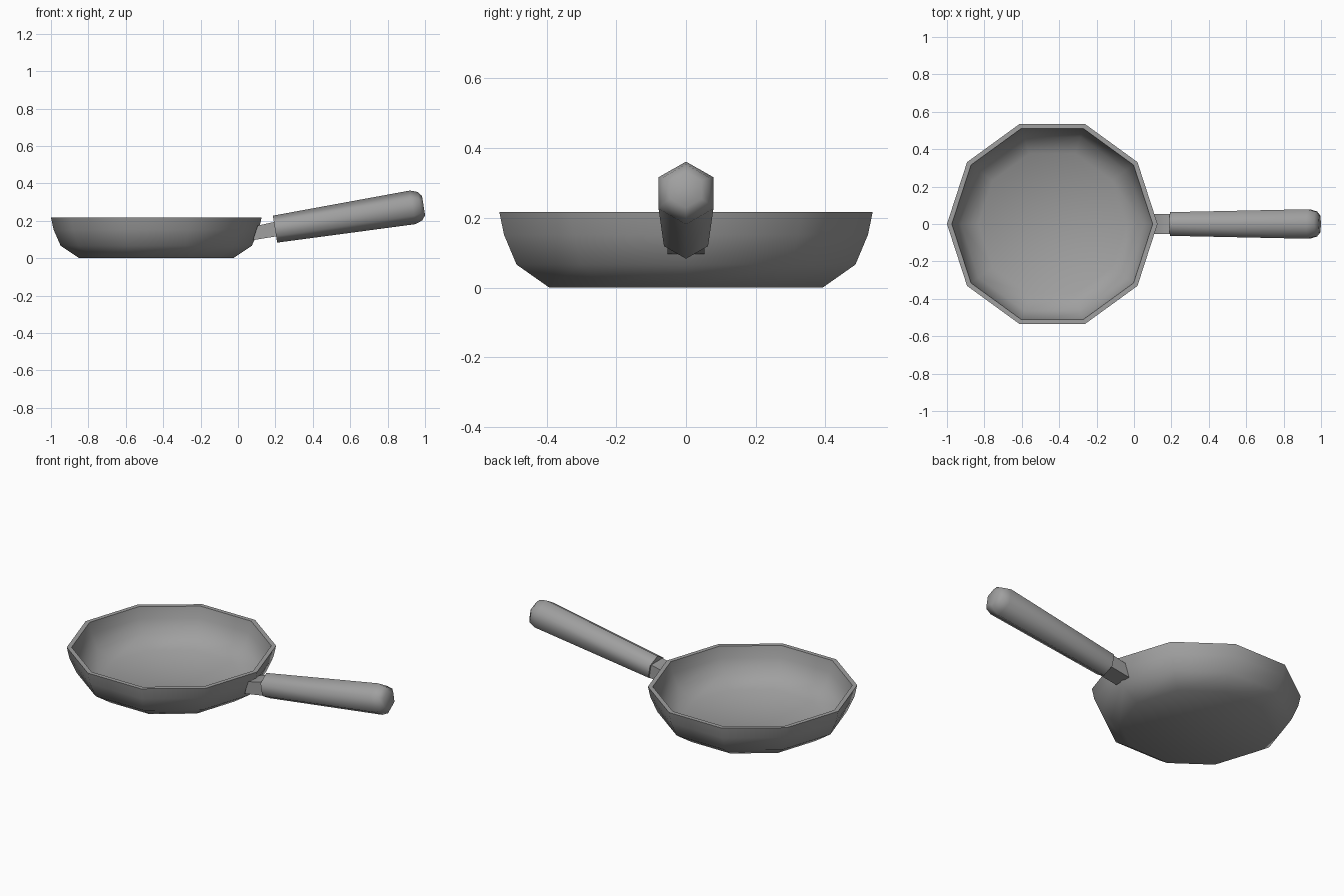
import bpy, bmesh
from math import cos, sin, pi, radians
from mathutils import Matrix

cube = bpy.data.objects.get("Cube")
if cube:
    bpy.data.objects.remove(cube, do_unlink=True)

grey = bpy.data.materials.new("grey_iron")
grey.use_nodes = True
colour = (0.35, 0.35, 0.35, 1)
grey.diffuse_color = colour
grey.node_tree.nodes["Principled BSDF"].inputs["Base Color"].default_value = colour


def finish(bm, name, matrix=Matrix()):
    """Smooth the gentle edges, keep the hard ones and make the object."""
    bmesh.ops.recalc_face_normals(bm, faces=bm.faces)
    for face in bm.faces:
        face.smooth = True
    for edge in bm.edges:
        edge.smooth = edge.calc_face_angle(0) < radians(65)
    bm.transform(matrix)
    mesh = bpy.data.meshes.new(name)
    bm.to_mesh(mesh)
    bm.free()
    mesh.materials.append(grey)
    obj = bpy.data.objects.new(name, mesh)
    bpy.context.collection.objects.link(obj)


def lathe(name, profile, sides, matrix):
    """Faceted solid of revolution from (radius, height), capped at both ends."""
    bm = bmesh.new()
    rings = [[bm.verts.new((r * cos(2 * pi * i / sides), r * sin(2 * pi * i / sides), z))
              for i in range(sides)] for r, z in profile]
    for low, high in zip(rings, rings[1:]):
        for i in range(sides):
            j = (i + 1) % sides
            bm.faces.new((low[i], low[j], high[j], high[i]))
    bm.faces.new(rings[0])
    bm.faces.new(rings[-1])
    finish(bm, name, matrix)


# Pan bowl: outside from the base up, over the rim, and down the inside
lathe("pan_bowl",
      [(0.412, 0), (0.511, 0.066), (0.549, 0.152), (0.563, 0.217),
       (0.537, 0.217), (0.524, 0.152), (0.488, 0.078), (0.395, 0.02)],
      10, Matrix.Translation((-0.437, 0, 0)))

# Handle grip: tapered hexagonal bar with a rounded far end
lathe("handle_grip",
      [(0.073, 0), (0.091, 0.745), (0.077, 0.785), (0.052, 0.804)],
      6, Matrix.Translation((0.198, 0, 0.155)) @ Matrix.Rotation(radians(81), 4, 'Y'))

# Handle bracket: short sloping block between the bowl wall and the grip
bm = bmesh.new()
outline = [(0.08, 0.096), (0.22, 0.119), (0.21, 0.197), (0.105, 0.174)]
sides = [[bm.verts.new((x, y, z)) for x, z in outline] for y in (-0.053, 0.053)]
for side in sides:
    bm.faces.new(side)
for i in range(4):
    j = (i + 1) % 4
    bm.faces.new((sides[0][i], sides[0][j], sides[1][j], sides[1][i]))
finish(bm, "handle_bracket")
